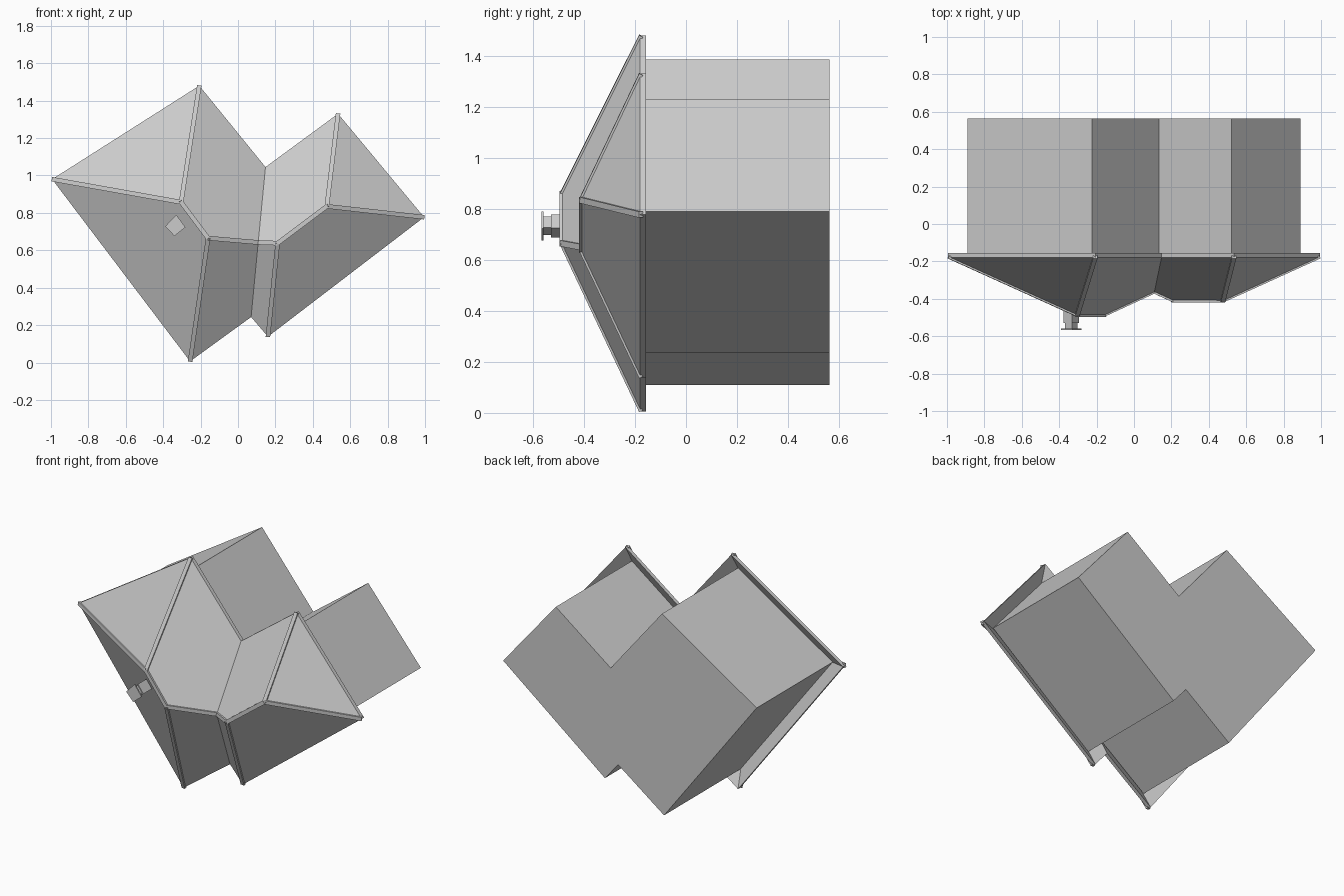
import bpy, bmesh
from mathutils import Vector, Matrix

if "Cube" in bpy.data.objects:
    bpy.data.objects.remove(bpy.data.objects["Cube"], do_unlink=True)

grey = bpy.data.materials.new("plain_grey")
grey.use_nodes = True
COLOUR = (0.6, 0.6, 0.6, 1)
grey.diffuse_color = COLOUR
grey.node_tree.nodes["Principled BSDF"].inputs["Base Color"].default_value = COLOUR


def finish(name, bm):
    bmesh.ops.recalc_face_normals(bm, faces=bm.faces[:])
    mesh = bpy.data.meshes.new(name)
    bm.to_mesh(mesh)
    bm.free()
    mesh.materials.append(grey)
    obj = bpy.data.objects.new(name, mesh)
    bpy.context.collection.objects.link(obj)
    return obj


def extrude_y(bm, faces, depth):
    new = bmesh.ops.extrude_face_region(bm, geom=faces, use_keep_orig=True)
    verts = [g for g in new["geom"] if isinstance(g, bmesh.types.BMVert)]
    bmesh.ops.translate(bm, verts=verts, vec=(0, depth, 0))


def prism(name, outline, y0, y1):
    bm = bmesh.new()
    face = bm.faces.new([bm.verts.new((x, y0, z)) for x, z in outline])
    extrude_y(bm, [face], y1 - y0)
    return finish(name, bm)


# Walls: two joined wings, running from under the roof to the floor
prism("walls", [(-.89, .965), (-.225, 1.385), (.135, .945), (.52, 1.23),
                (.89, .79), (.175, .235), (.082, .345), (-.24, .11)], -.2, .563)

# Roof: two hipped roofs meeting in valleys, as a thin open shell
EAVE, RIDGE, LOW_RIDGE = -.18, -.492, -.416
points = {
    "main_left": (-.994, EAVE, .98), "main_top": (-.207, EAVE, 1.48),
    "main_bottom": (-.256, EAVE, .006),
    "valley_top": (.147, EAVE, 1.045), "valley_bottom": (.07, EAVE, .243),
    "wing_top": (.535, EAVE, 1.33), "wing_right": (.995, EAVE, .777),
    "wing_bottom": (.16, EAVE, .138),
    "ridge_a": (-.304, RIDGE, .857), "ridge_b": (-.16, RIDGE, .665),
    "low_a": (.475, LOW_RIDGE, .835), "low_b": (.212, LOW_RIDGE, .638),
    "saddle": (.108, -.368, .642),
}
slopes = [
    ("main_left", "main_top", "ridge_a"),
    ("main_top", "valley_top", "saddle", "ridge_b", "ridge_a"),
    ("valley_top", "wing_top", "low_a", "low_b", "saddle"),
    ("wing_top", "wing_right", "low_a"),
    ("wing_right", "wing_bottom", "low_b", "low_a"),
    ("wing_bottom", "valley_bottom", "saddle", "low_b"),
    ("valley_bottom", "main_bottom", "ridge_b", "saddle"),
    ("main_bottom", "main_left", "ridge_a", "ridge_b"),
]
bm = bmesh.new()
corner = {n: bm.verts.new(p) for n, p in points.items()}
extrude_y(bm, [bm.faces.new([corner[n] for n in s]) for s in slopes], .024)
finish("roof", bm)

# Capping strips along every hip and ridge
caps = [("main_left", "ridge_a"), ("main_top", "ridge_a"), ("ridge_a", "ridge_b"),
        ("main_bottom", "ridge_b"), ("saddle", "ridge_b"), ("saddle", "low_b"),
        ("low_b", "low_a"), ("wing_bottom", "low_b"),
        ("wing_top", "low_a"), ("wing_right", "low_a")]
for start, end in caps:
    a, b = Vector(points[start]), Vector(points[end])
    along = (b - a).normalized()
    side = along.cross(Vector((0, -1, 0))).normalized()
    up = side.cross(along)
    frame = Matrix((along, side, up)).transposed().to_4x4()
    frame.translation = (a + b) / 2 - up * .004
    bm = bmesh.new()
    bmesh.ops.create_cube(bm, size=1, matrix=frame @ Matrix.Diagonal(
        ((b - a).length, .024, .016, 1)))
    finish("cap_" + start + "_" + end, bm)

# Chimney: shaft, neck and top plate, turned with the main wing
top_outline = [(-.053, -.005), (.006, .057), (.055, -.01), (-.004, -.057)]
for name, scale, y0, y1 in (("chimney_shaft", .78, -.53, -.4),
                            ("chimney_neck", .64, -.56, -.52),
                            ("chimney_plate", 1, -.566, -.558)):
    prism(name, [(-.336 + x * scale, .733 + z * scale)
                 for x, z in top_outline], y0, y1)
